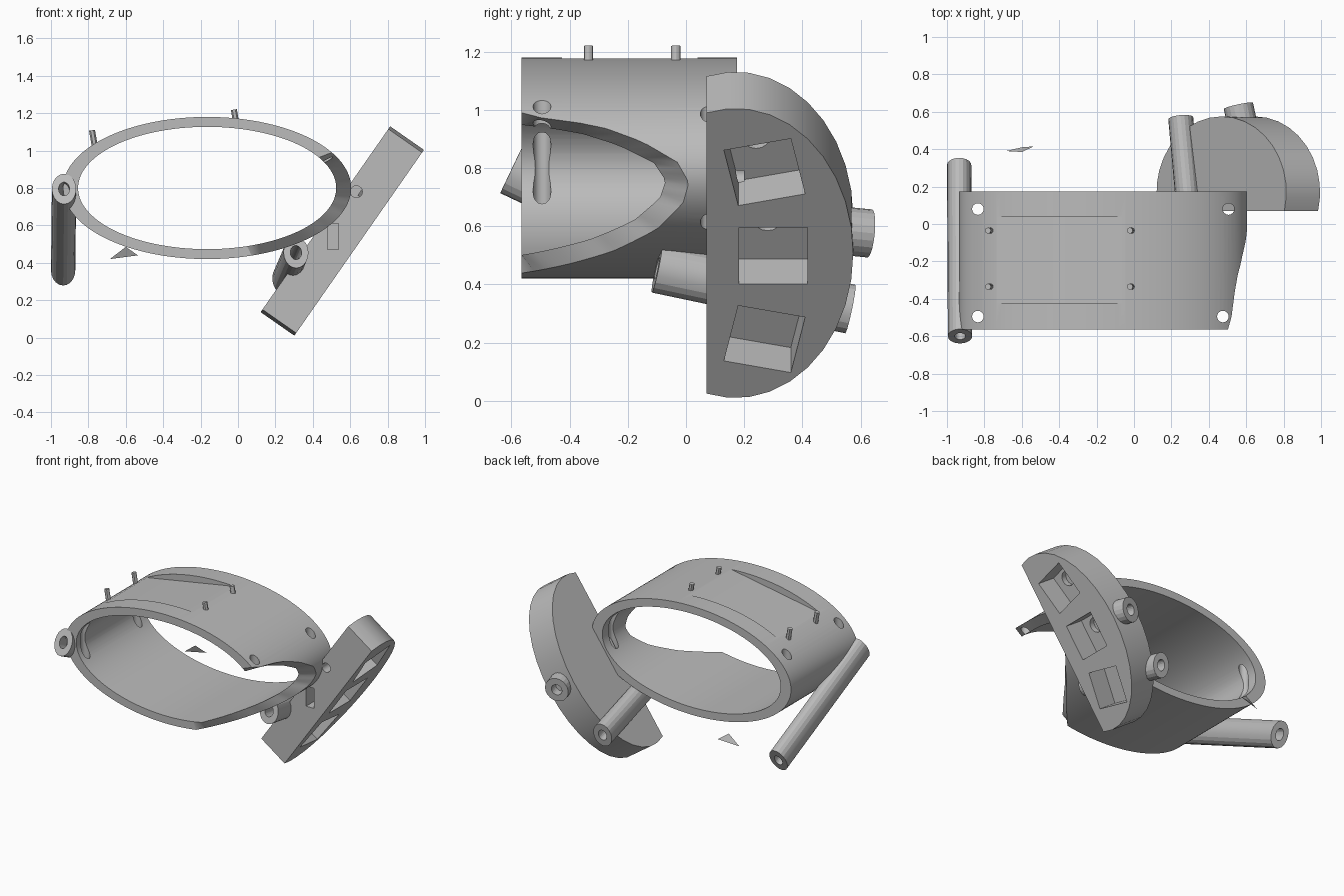
import bpy, bmesh
from math import sin, cos, radians, pi, acos
from mathutils import Vector, Matrix

old = bpy.data.objects.get("Cube")
if old:
    bpy.data.objects.remove(old, do_unlink=True)

grey = bpy.data.materials.new("plain_grey")
grey.use_nodes = True
grey.diffuse_color = (0.5, 0.5, 0.5, 1)
grey.node_tree.nodes["Principled BSDF"].inputs["Base Color"].default_value = (0.5, 0.5, 0.5, 1)


def finish(name, bm):
    bmesh.ops.recalc_face_normals(bm, faces=bm.faces)
    mesh = bpy.data.meshes.new(name)
    bm.to_mesh(mesh)
    bm.free()
    mesh.materials.append(grey)
    obj = bpy.data.objects.new(name, mesh)
    bpy.context.collection.objects.link(obj)
    return obj


def activate(obj):
    bpy.ops.object.select_all(action="DESELECT")
    obj.select_set(True)
    bpy.context.view_layer.objects.active = obj


def smooth(obj, angle=30):
    activate(obj)
    bpy.ops.object.shade_smooth_by_angle(angle=radians(angle))


def cut(obj, cutters):
    """Subtract each cutter, then remove it."""
    activate(obj)
    for c in cutters:
        mod = obj.modifiers.new("cut", "BOOLEAN")
        mod.operation, mod.solver, mod.object = "DIFFERENCE", "EXACT", c
        bpy.ops.object.modifier_apply(modifier=mod.name)
        bpy.data.objects.remove(c, do_unlink=True)


def hollow(name, loops):
    """Closed hollow solid joining four loops of points in a cycle."""
    bm = bmesh.new()
    rows = [[bm.verts.new(p) for p in loop] for loop in loops]
    n = len(rows[0])
    for k in range(4):
        a, b = rows[k], rows[(k + 1) % 4]
        for i in range(n):
            j = (i + 1) % n
            bm.faces.new((a[i], a[j], b[j], b[i]))
    return finish(name, bm)


def tube(name, start, end, rx, rz, bore, sides=20):
    start, end = Vector(start), Vector(end)
    axis = (end - start).normalized()
    side = axis.cross(Vector((0, 0, 1))).normalized()
    up = side.cross(axis)

    def loop(c, f):
        return [c + side * rx * f * cos(2 * pi * i / sides) + up * rz * f * sin(2 * pi * i / sides)
                for i in range(sides)]
    obj = hollow(name, [loop(start, 1), loop(end, 1), loop(end, bore), loop(start, bore)])
    smooth(obj, 15)
    return obj


def box(name, matrix, size):
    bm = bmesh.new()
    bmesh.ops.create_cube(bm, size=1, matrix=matrix @ Matrix.Diagonal((*size, 1)))
    return finish(name, bm)


def rod(name, start, end, r, sides=16):
    start, end = Vector(start), Vector(end)
    d = end - start
    turn = d.to_track_quat("Z", "Y").to_matrix().to_4x4()
    bm = bmesh.new()
    bmesh.ops.create_cone(bm, cap_ends=True, segments=sides, radius1=r, radius2=r, depth=d.length,
                          matrix=Matrix.Translation((start + end) / 2) @ turn)
    return finish(name, bm)


# Oval cuff, its front edge scooped away on the left side
FRONT, BACK = -0.565, 0.175
scoop = [(-72, FRONT), (-60, -0.4), (-48.6, -0.25), (-33.5, -0.1), (-18.4, -0.01), (-7.6, 0.01),
         (3, -0.03), (13.7, -0.15), (22.4, -0.3), (26.6, -0.47), (28, FRONT)]


def front_edge(deg):
    for (a, ya), (b, yb) in zip(scoop, scoop[1:]):
        if a <= deg <= b:
            return ya + (yb - ya) * (deg - a) / (b - a)
    return FRONT


def cuff_loop(rx, rz, y_at):
    return [(-0.165 + rx * cos(radians(t)), y_at(t), 0.8 + rz * sin(radians(t)))
            for t in (-180 + 3 * i for i in range(120))]


cuff = hollow("cuff", [
    cuff_loop(0.77, 0.38, lambda t: BACK),
    cuff_loop(0.77, 0.38, front_edge),
    cuff_loop(0.69, 0.327, lambda t: max(FRONT, front_edge(t) - 0.08)),
    cuff_loop(0.69, 0.327, lambda t: BACK)])

# Strap holes and flat seat on top of the cuff
tilt = Matrix.Rotation(-0.174, 4, "Y")
holes = [rod("hole_cutter", (x, y, 0.3), (x, y, 1.3), 0.031)
         for x, y in ((-0.835, 0.08), (-0.835, -0.495), (0.505, 0.08), (0.475, -0.495))]
seat = box("seat_cutter", Matrix.Translation((-0.4, -0.193, 1.166)) @ tilt, (0.73, 0.465, 0.1))
cut(cuff, holes + [seat])
smooth(cuff)

# Mounting pegs around the seat
for x, z in ((-0.765, 1.02), (-0.01, 1.15)):
    for y in (-0.335, -0.035):
        top = Vector((x, y, z)) + Vector((-0.174, 0, 0.985)) * (0.09 if x < -0.5 else 0.07)
        smooth(rod("mounting_peg", (x, y, z), top, 0.016, 12))

# Long guide tube on the right side
tube("side_tube", (-0.93, -0.6, 0.795), (-0.935, 0.315, 0.36), 0.065, 0.09, 0.45)

# Tilted rounded housing: local x along the depth, y up the slope, z outward
housing_frame = Matrix(((0, 0.572, 0.82, 0.5575), (1, 0, 0, 0.17), (0, 0.82, -0.572, 0.57), (0, 0, 0, 1)))
T, RU, RV = 0.11, 0.405, 0.607
limit = acos(-0.1 / RU)
bm = bmesh.new()
outline = [(RU * cos(a), RV * sin(a)) for a in (limit * (i / 10 - 1) for i in range(21))]
base = bm.faces.new([bm.verts.new((u, v, -T)) for u, v in outline])
grown = bmesh.ops.extrude_face_region(bm, geom=[base])
bmesh.ops.translate(bm, vec=(0, 0, 2 * T), verts=[g for g in grown["geom"] if isinstance(g, bmesh.types.BMVert)])
bm.transform(housing_frame)
housing = finish("housing", bm)

# Three square pockets in the outer face, two with round bores
cutters = []
for u, v, turn in ((0.1, 0.34, 12), (0.13, -0.01, 0), (0.1, -0.36, -12)):
    place = housing_frame @ Matrix.Translation((u, v, T)) @ Matrix.Rotation(radians(turn), 4, "Z")
    cutters.append(box("pocket_cutter", place, (0.235, 0.237, 0.3)))
    if v > -0.1:
        cutters.append(rod("bore_cutter", place @ Vector((-0.02, 0.05, -0.19)),
                           place @ Vector((-0.02, 0.05, 0.02)), 0.05))
# Cable openings in the flat front edge
cutters.append(box("slot_cutter", Matrix.Translation((0.508, 0.1, 0.54)), (0.06, 0.16, 0.14)))
cutters.append(rod("cable_cutter", (0.633, 0.0, 0.78), (0.633, 0.2, 0.78), 0.032))
cut(housing, cutters)
smooth(housing, 25)

# Tubes fixed to the housing
tube("lower_tube", (0.31, -0.1, 0.455), (0.25, 0.565, 0.315), 0.067, 0.085, 0.45)
tube("rear_nozzle", (0.58, 0.53, 0.585), (0.558, 0.632, 0.575), 0.08, 0.083, 0.45)

# Loose pointed chip beneath the cuff
bm = bmesh.new()
for p in ((-0.685, 0.39, 0.42), (-0.535, 0.415, 0.44), (-0.6, 0.385, 0.485), (-0.6, 0.41, 0.435)):
    bm.verts.new(p)
bmesh.ops.convex_hull(bm, input=bm.verts)
finish("chip", bm)
